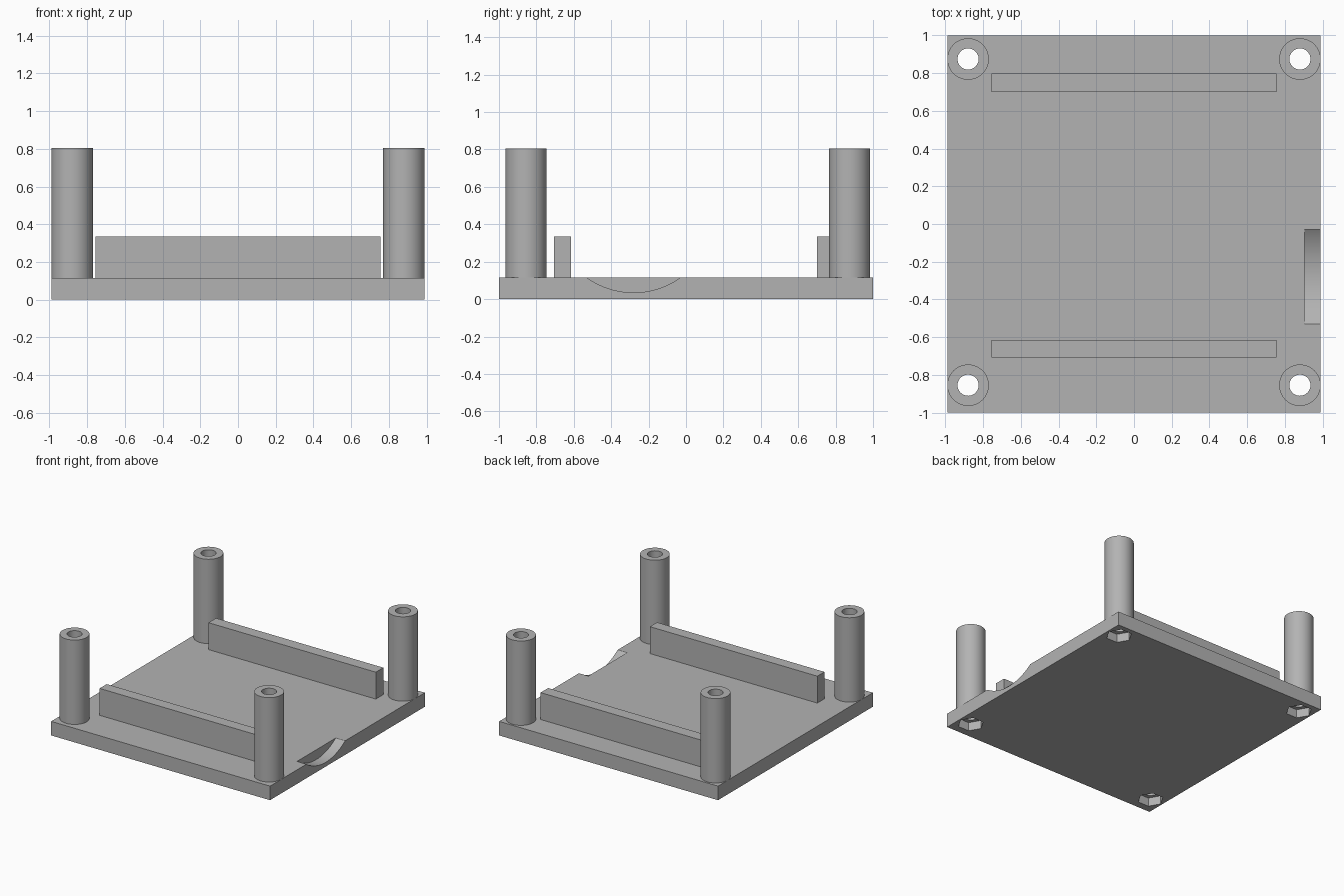
import bpy
import math

if "Cube" in bpy.data.objects:
    bpy.data.objects.remove(bpy.data.objects["Cube"], do_unlink=True)

GREY = (0.45, 0.45, 0.45, 1)
grey = bpy.data.materials.new("plain grey")
grey.use_nodes = True
grey.diffuse_color = GREY
grey.node_tree.nodes["Principled BSDF"].inputs["Base Color"].default_value = GREY

PLATE_TOP = 0.115
POST_TOP = 0.805
POSTS = [(x, y) for x in (-0.88, 0.88) for y in (-0.855, 0.875)]


def finish(obj, name):
    obj.name = name
    obj.data.materials.clear()
    obj.data.materials.append(grey)
    return obj


def box(name, x, y, z):
    """Box from (low, high) ranges on each axis."""
    ranges = (x, y, z)
    bpy.ops.mesh.primitive_cube_add(size=1, location=[sum(r) / 2 for r in ranges])
    obj = bpy.context.object
    obj.scale = [r[1] - r[0] for r in ranges]
    bpy.ops.object.transform_apply(location=False, rotation=False, scale=True)
    return finish(obj, name)


def cylinder(name, x, y, radius, low, high, sides=64):
    bpy.ops.mesh.primitive_cylinder_add(
        vertices=sides, radius=radius, depth=high - low, location=(x, y, (low + high) / 2))
    return finish(bpy.context.object, name)


def cut(target, cutter):
    """Subtract the cutter from the target, then remove the cutter."""
    cutter.hide_render = True
    mod = target.modifiers.new("cut", "BOOLEAN")
    mod.operation = "DIFFERENCE"
    mod.solver = "EXACT"
    mod.object = cutter
    bpy.context.view_layer.objects.active = target
    bpy.ops.object.modifier_apply(modifier=mod.name)
    bpy.data.objects.remove(cutter, do_unlink=True)


def smooth(obj):
    bpy.ops.object.select_all(action="DESELECT")
    obj.select_set(True)
    bpy.context.view_layer.objects.active = obj
    bpy.ops.object.shade_smooth_by_angle(angle=math.radians(30))


# Base plate
plate = box("base_plate", (-0.99, 0.99), (-1, 1), (0, PLATE_TOP))

# Hollow corner posts, with screw holes and six-sided nut pockets in the plate
for i, (x, y) in enumerate(POSTS):
    post = cylinder(f"corner_post_{i + 1}", x, y, 0.11, PLATE_TOP, POST_TOP)
    cut(post, cylinder("bore", x, y, 0.056, 0, 1, 48))
    smooth(post)
    cut(plate, cylinder("screw_hole", x, y, 0.056, -0.1, 0.3, 48))
    pocket = cylinder("nut_pocket", x, y, 0.098, -0.07, 0.07, 6)
    pocket.rotation_euler.z = math.radians(30)
    cut(plate, pocket)

# Shallow curved notch in the +x edge
notch = cylinder("notch", 0, 0, 0.43, -0.1, 0.1, 128)
notch.rotation_euler.y = math.radians(90)
notch.location = (1.005, -0.28, 0.465)
cut(plate, notch)
smooth(plate)

# Support rails
box("front_rail", (-0.757, 0.757), (-0.707, -0.615), (PLATE_TOP, 0.335))
box("back_rail", (-0.757, 0.757), (0.7, 0.797), (PLATE_TOP, 0.335))
